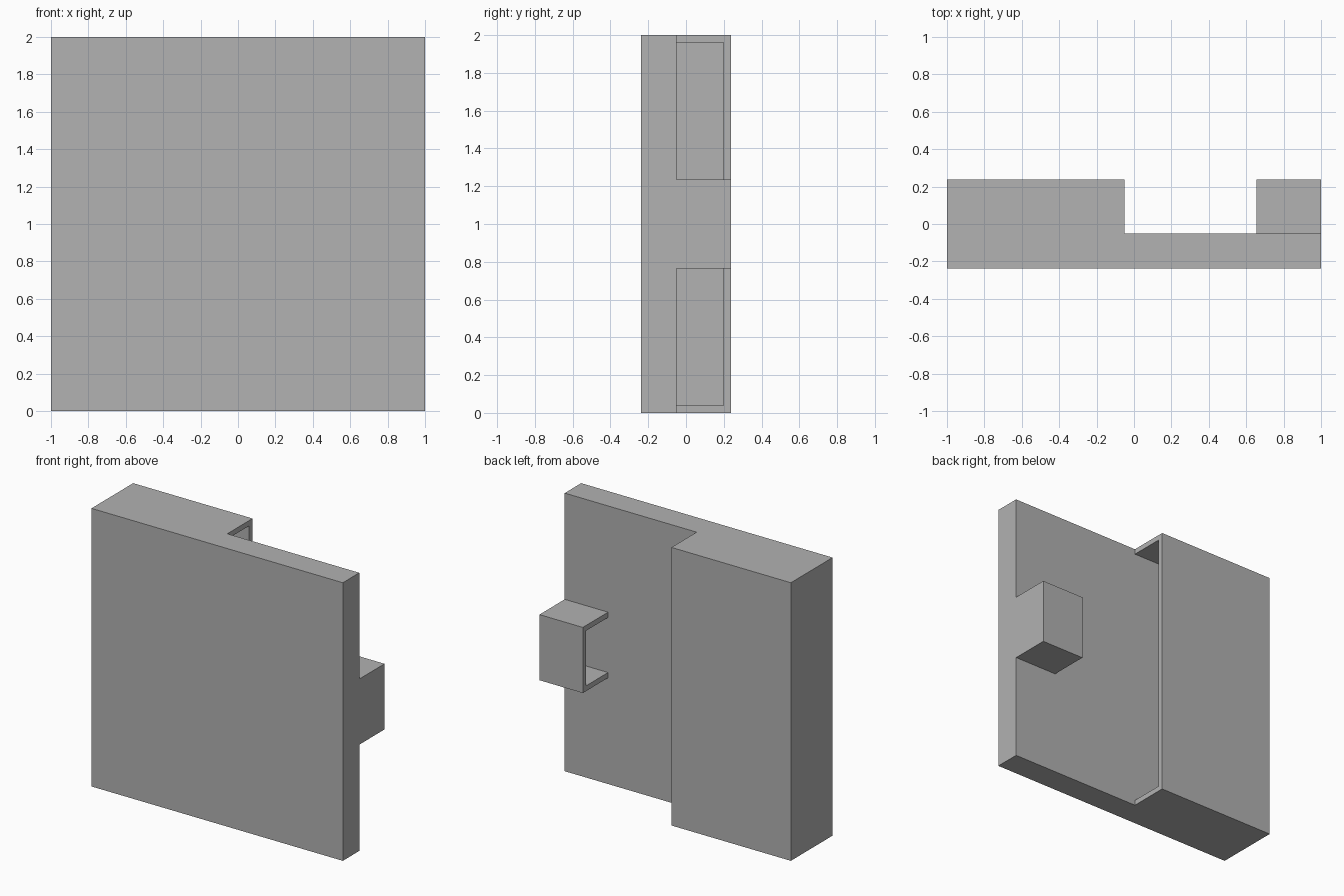
import bpy

if "Cube" in bpy.data.objects:
    bpy.data.objects.remove(bpy.data.objects["Cube"], do_unlink=True)

WALL = 0.038
HALF_DEPTH = 0.237
PANEL_BACK = -0.05

# Plain grey finish
GREY = (0.445, 0.445, 0.445, 1)
grey = bpy.data.materials.new("plain_grey")
grey.use_nodes = True
grey.diffuse_color = GREY
grey.node_tree.nodes["Principled BSDF"].inputs["Base Color"].default_value = GREY


def box(name, xs, ys, zs):
    """Box between pairs of limits on each axis."""
    bpy.ops.mesh.primitive_cube_add(size=1)
    ob = bpy.context.object
    ob.name = ob.data.name = name
    for v in ob.data.vertices:
        v.co = [lim[0] if c < 0 else lim[1] for c, lim in zip(v.co, (xs, ys, zs))]
    ob.data.materials.append(grey)
    return ob


def combine(target, tool, operation):
    """Apply a boolean and discard the helper."""
    tool.hide_render = True
    mod = target.modifiers.new(operation.title(), 'BOOLEAN')
    mod.operation = operation
    mod.solver = 'EXACT'
    mod.object = tool
    bpy.context.view_layer.objects.active = target
    bpy.ops.object.modifier_apply(modifier=mod.name)
    bpy.data.objects.remove(tool, do_unlink=True)


# Front panel
panel = box("hollow_panel", (-1, 1), (-HALF_DEPTH, PANEL_BACK), (0, 2))


def add_hood(outer_x, inner_x, z0, z1):
    """Hollow hood on the back of the panel, open towards inner_x."""
    side = 1 if inner_x > outer_x else -1
    solid = box("hood", sorted((outer_x, inner_x)),
                (PANEL_BACK - 0.1, HALF_DEPTH), (z0, z1))
    combine(panel, solid, 'UNION')
    cutter = box("hood_cutter",
                 sorted((outer_x + side * WALL, inner_x + side * 0.1)),
                 (PANEL_BACK, HALF_DEPTH - WALL), (z0 + WALL, z1 - WALL))
    combine(panel, cutter, 'DIFFERENCE')


# Full-height hood and small catch, opening towards each other
add_hood(-1, -0.05, 0, 2)
add_hood(1, 0.655, 0.764, 1.236)
